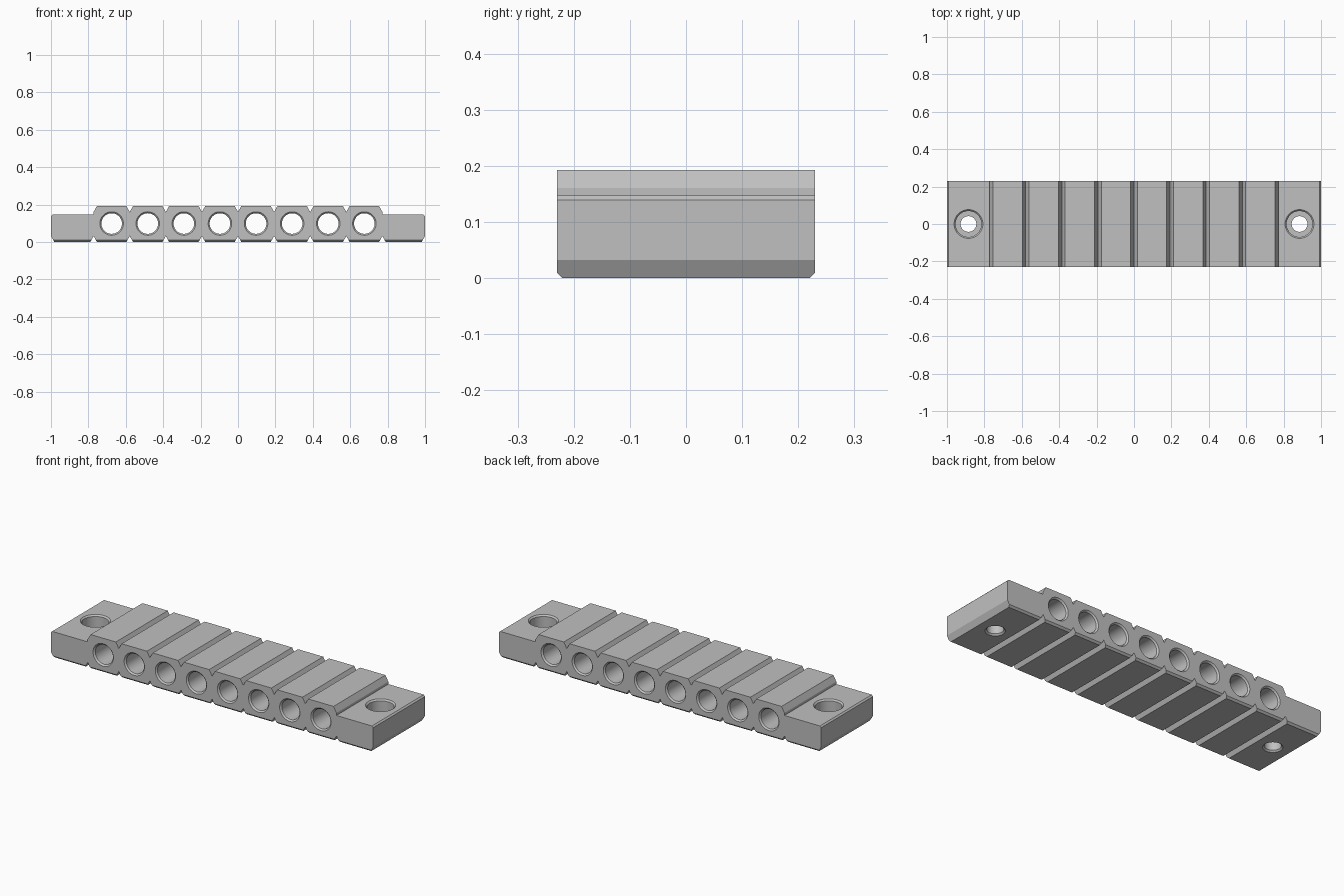
import bpy, bmesh, math
from mathutils import Matrix, Vector

if "Cube" in bpy.data.objects:
    bpy.data.objects.remove(bpy.data.objects["Cube"], do_unlink=True)

PITCH, COUNT = 0.193, 8
TOP, FLANGE = 0.193, 0.147
HALF_Y, EDGE = 0.23, 0.01
VX, VZ = 0.018, 0.032            # half width and depth of the V grooves
END = PITCH * COUNT / 2
GROOVES = [-END + i * PITCH for i in range(COUNT + 1)]

grey = bpy.data.materials.new("plain grey")
grey.use_nodes = True
COLOUR = (0.53, 0.53, 0.53, 1)
grey.diffuse_color = COLOUR
grey.node_tree.nodes["Principled BSDF"].inputs["Base Color"].default_value = COLOUR


def make_object(name, bm):
    bmesh.ops.recalc_face_normals(bm, faces=bm.faces)
    mesh = bpy.data.meshes.new(name)
    bm.to_mesh(mesh)
    bm.free()
    mesh.materials.append(grey)
    obj = bpy.data.objects.new(name, mesh)
    bpy.context.collection.objects.link(obj)
    return obj


def outline(low):
    """Bar outline in x and z, with its underside trimmed at height low."""
    w = VX * (1 - low / VZ)
    pts = [(-1, VZ), (-1 + w, low)]
    for g in GROOVES:                                    # underside grooves
        pts += [(g - w, low), (g, VZ), (g + w, low)]
    pts += [(1 - w, low), (1, VZ), (1, FLANGE - 0.008), (0.992, FLANGE),
            (END, FLANGE), (END, TOP - VZ), (END - VX, TOP)]
    for g in reversed(GROOVES[1:-1]):                    # top grooves
        pts += [(g + VX, TOP), (g, TOP - VZ), (g - VX, TOP)]
    pts += [(VX - END, TOP), (-END, TOP - VZ), (-END, FLANGE),
            (-0.992, FLANGE), (-1, FLANGE - 0.008)]
    return pts


def lathe(bm, profile, matrix, sides=48):
    """Closed turned solid from (radius, height) pairs."""
    rings = []
    for r, h in profile:
        rings.append([bm.verts.new(matrix @ Vector((r * math.cos(a), r * math.sin(a), h)))
                      for a in (2 * math.pi * k / sides for k in range(sides))])
    for a, b in zip(rings, rings[1:]):
        for k in range(sides):
            n = (k + 1) % sides
            bm.faces.new((a[k], a[n], b[n], b[k]))
    bm.faces.new(rings[0])
    bm.faces.new(rings[-1])


# Bar body, with chamfered lower long edges
bm = bmesh.new()
sections = [(-HALF_Y, EDGE), (EDGE - HALF_Y, 0), (HALF_Y - EDGE, 0), (HALF_Y, EDGE)]
loops = [[bm.verts.new((x, y, z)) for x, z in outline(low)] for y, low in sections]
for a, b in zip(loops, loops[1:]):
    for k in range(len(a)):
        n = (k + 1) % len(a)
        bm.faces.new((a[k], a[n], b[n], b[k]))
bm.faces.new(loops[0])
bm.faces.new(loops[-1])
bar = make_object("terminal_bar", bm)

# Cross holes with chamfered mouths, and counterbored mounting holes
bm = bmesh.new()
R, C, Y = 0.055, 0.008, HALF_Y
cross = [(R + 2 * C, -Y - C), (R, C - Y), (R, Y - C), (R + 2 * C, Y + C)]
for i in range(COUNT):
    x = GROOVES[i] + PITCH / 2
    lathe(bm, cross, Matrix.Translation((x, 0, 0.099)) @ Matrix.Rotation(math.pi / 2, 4, 'X'))
mount = [(0.058, -C), (0.042, C), (0.042, 0.065), (0.069, 0.065),
         (0.069, FLANGE - C), (0.085, FLANGE + C)]
for x in (-0.885, 0.885):
    lathe(bm, mount, Matrix.Translation((x, 0, 0)))
cutter = make_object("hole_cutter", bm)
cutter.hide_render = True

mod = bar.modifiers.new("holes", 'BOOLEAN')
mod.operation = 'DIFFERENCE'
mod.solver = 'EXACT'
mod.object = cutter
bpy.ops.object.select_all(action='DESELECT')
bar.select_set(True)
bpy.context.view_layer.objects.active = bar
bpy.ops.object.modifier_apply(modifier=mod.name)
bpy.data.objects.remove(cutter, do_unlink=True)
bpy.ops.object.shade_smooth_by_angle(angle=math.radians(25))
